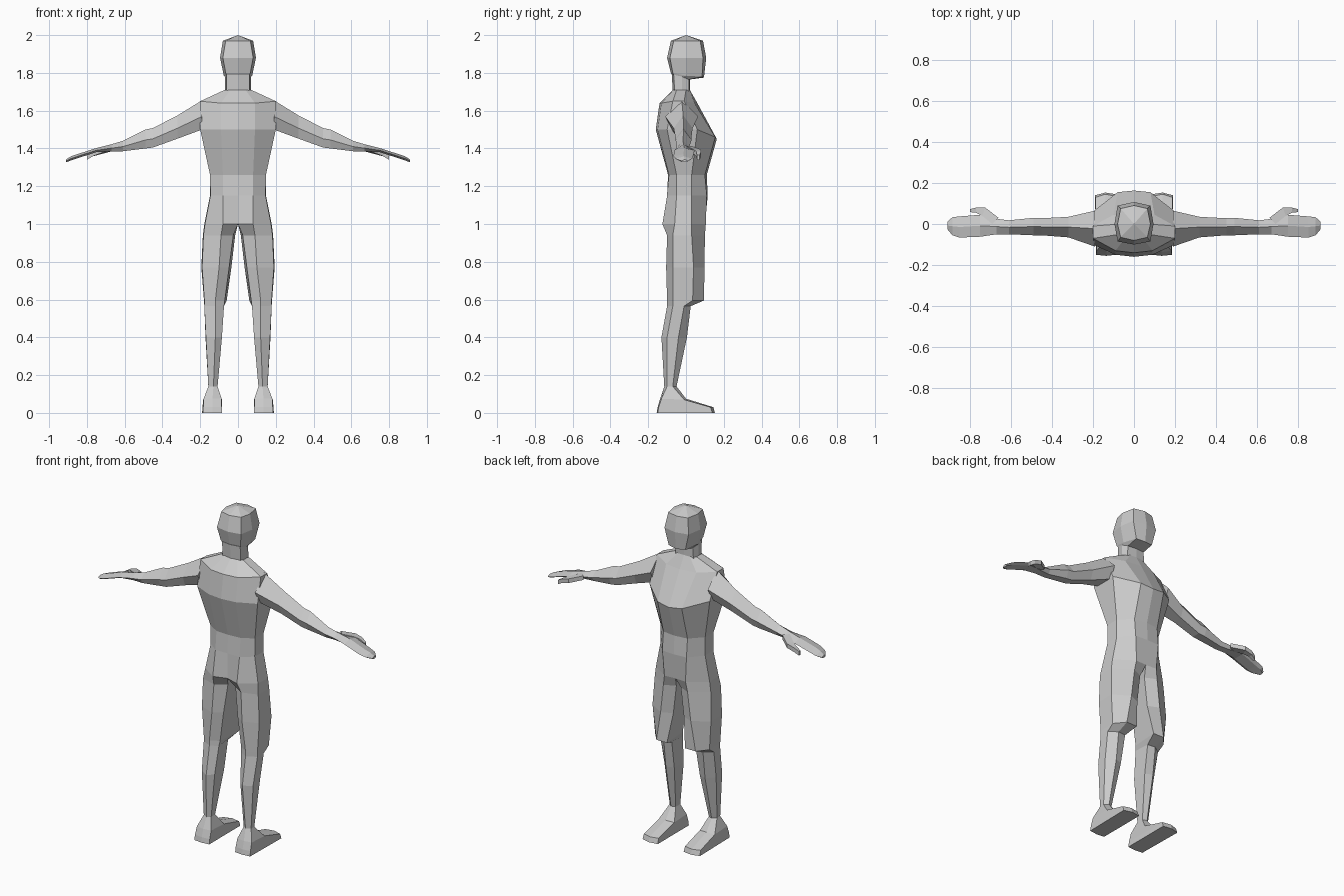
import bpy, bmesh

grey = bpy.data.materials.new("plain_grey")
grey.diffuse_color = (0.6, 0.6, 0.6, 1)


def loft(bm, rings, closed=True, cap_start=False, cap_end=False):
    """Skin a list of equal-length rings of (x, y, z) points."""
    rows = [[bm.verts.new(p) for p in r] for r in rings]
    n = len(rows[0])
    for a, b in zip(rows, rows[1:]):
        for i in range(n if closed else n - 1):
            j = (i + 1) % n
            bm.faces.new((a[i], a[j], b[j], b[i]))
    if cap_start:
        bm.faces.new(rows[0])
    if cap_end:
        bm.faces.new(rows[-1])
    return rows


def level(z, pts):
    """Ring at height z; a point may carry its own height instead."""
    return [(p[0], p[1], p[2] if len(p) > 2 else z) for p in pts]


def finish(name, bm, shared=True):
    """Mirror across x, weld, orient and store as an object."""
    bmesh.ops.remove_doubles(bm, verts=bm.verts[:], dist=0.0005)
    bmesh.ops.mirror(bm, geom=bm.verts[:] + bm.edges[:] + bm.faces[:],
                     axis='X', merge_dist=0.0005)
    bmesh.ops.remove_doubles(bm, verts=bm.verts[:], dist=0.0005)
    bmesh.ops.recalc_face_normals(bm, faces=bm.faces[:])
    me = bpy.data.meshes.new(name)
    bm.to_mesh(me)
    bm.free()
    me.materials.append(grey)
    ob = bpy.data.objects.new(name, me)
    bpy.context.collection.objects.link(ob)
    return ob


# Torso half: points run from back centre round the side to front centre
hip = level(1.0, [(0, -.10), (.08, -.125), (.175, -.06), (.178, .03), (.07, .105), (0, .10)])
bm = bmesh.new()
loft(bm, [
    level(1.71, [(0, -.07), (.04, -.065), (.07, -.05), (.07, 0), (.04, .02), (0, .02)]),
    level(1.64, [(0, -.14), (.09, -.13), (.2, -.07, 1.65), (.2, -.01, 1.65), (.1, .045), (0, .06)]),
    level(1.5, [(0, -.16), (.09, -.15), (.2, -.10), (.2, .06), (.08, .155, 1.46), (0, .163, 1.45)]),
    level(1.26, [(0, -.095), (.08, -.09), (.148, -.05), (.148, .03), (.08, .10), (0, .11)]),
    level(1.15, [(0, -.10), (.08, -.10), (.146, -.05), (.148, .03), (.08, .11), (0, .115)]),
    hip], closed=False)

# Leg and foot, growing out of the hip ring
loft(bm, [
    hip,
    level(.94, [(.025, -.06), (.09, -.10), (.183, -.07), (.186, .03), (.08, .10), (.015, .07)]),
    level(.77, [(.047, -.07), (.10, -.105), (.19, -.07), (.194, .04), (.10, .098), (.035, .07)]),
    level(.595, [(.07, -.07), (.12, -.10), (.178, -.07), (.18, .035), (.13, .095), (.06, .095)]),
    level(.565, [(.074, -.075), (.12, -.10), (.178, -.07), (.178, -.01), (.13, .025), (.08, .02)]),
    level(.40, [(.085, -.10), (.12, -.13), (.17, -.10), (.172, -.04), (.13, .005), (.085, -.01)]),
    level(.14, [(.108, -.10), (.13, -.115), (.157, -.10), (.157, -.07), (.135, -.05), (.11, -.06)]),
    level(.075, [(.087, -.13), (.135, -.137), (.182, -.13), (.184, -.01, .07), (.135, .0), (.085, -.01, .07)]),
    level(.03, [(.086, -.145), (.135, -.15), (.184, -.145), (.188, .13), (.14, .145), (.088, .135)]),
    level(0, [(.086, -.15), (.135, -.155), (.185, -.15), (.19, .14), (.14, .153), (.086, .145)]),
], cap_end=True)
finish("body_and_legs", bm)

# Neck and head
bm = bmesh.new()
rows = loft(bm, [
    level(1.70, [(0, -.07), (.06, -.06), (.07, -.02), (.06, .015), (0, .02)]),
    level(1.79, [(0, -.075), (.06, -.065), (.07, -.02, 1.78), (.055, .015, 1.765), (0, .02, 1.765)]),
    level(1.80, [(0, -.08), (.065, -.07), (.075, 0, 1.785), (.055, .085, 1.78), (0, .095, 1.775)]),
    level(1.88, [(0, -.10), (.08, -.085), (.095, 0), (.08, .09), (0, .107)]),
    level(1.97, [(0, -.08), (.065, -.065), (.08, 0), (.065, .075), (0, .09)]),
], closed=False)
apex = bm.verts.new((0, 0, 2.0))
for a, b in zip(rows[-1], rows[-1][1:]):
    bm.faces.new((a, b, apex))
finish("head", bm)


def arm_ring(x, y0, y1, zb, zt, ridge=.5):
    """Five-sided arm section: ridge on top, flat underneath."""
    w, zm = y1 - y0, zb + (zt - zb) * .45
    return [(x, y0 + w * ridge, zt), (x, y0, zm), (x, y0 + w * .2, zb),
            (x, y1 - w * .2, zb), (x, y1, zm)]


# Arms and hands
bm = bmesh.new()
loft(bm, [arm_ring(*r) for r in [
    (.19, -.11, .065, 1.50, 1.655),
    (.32, -.065, .035, 1.452, 1.575),
    (.45, -.055, .028, 1.405, 1.508),
    (.49, -.055, .03, 1.40, 1.50),
    (.61, -.05, .018, 1.385, 1.44),
    (.67, -.05, .025, 1.385, 1.422),
    (.75, -.062, .045, 1.38, 1.402),
    (.85, -.066, .037, 1.348, 1.37),
    (.885, -.055, .033, 1.336, 1.358),
    (.91, -.025, .01, 1.327, 1.342)]], cap_start=True, cap_end=True)
finish("arms", bm)

# Thumbs
bm = bmesh.new()
loft(bm, [[(x, y0, zt), (x, y0, zt - .025), (x + s, y1, zt - .025), (x + s, y1, zt)]
          for x, y0, y1, zt, s in [(.69, .0, .03, 1.412, -.03), (.74, .04, .08, 1.395, -.015),
                                   (.77, .055, .08, 1.383, 0), (.80, .058, .072, 1.365, 0)]],
     cap_start=True, cap_end=True)
finish("thumbs", bm)
